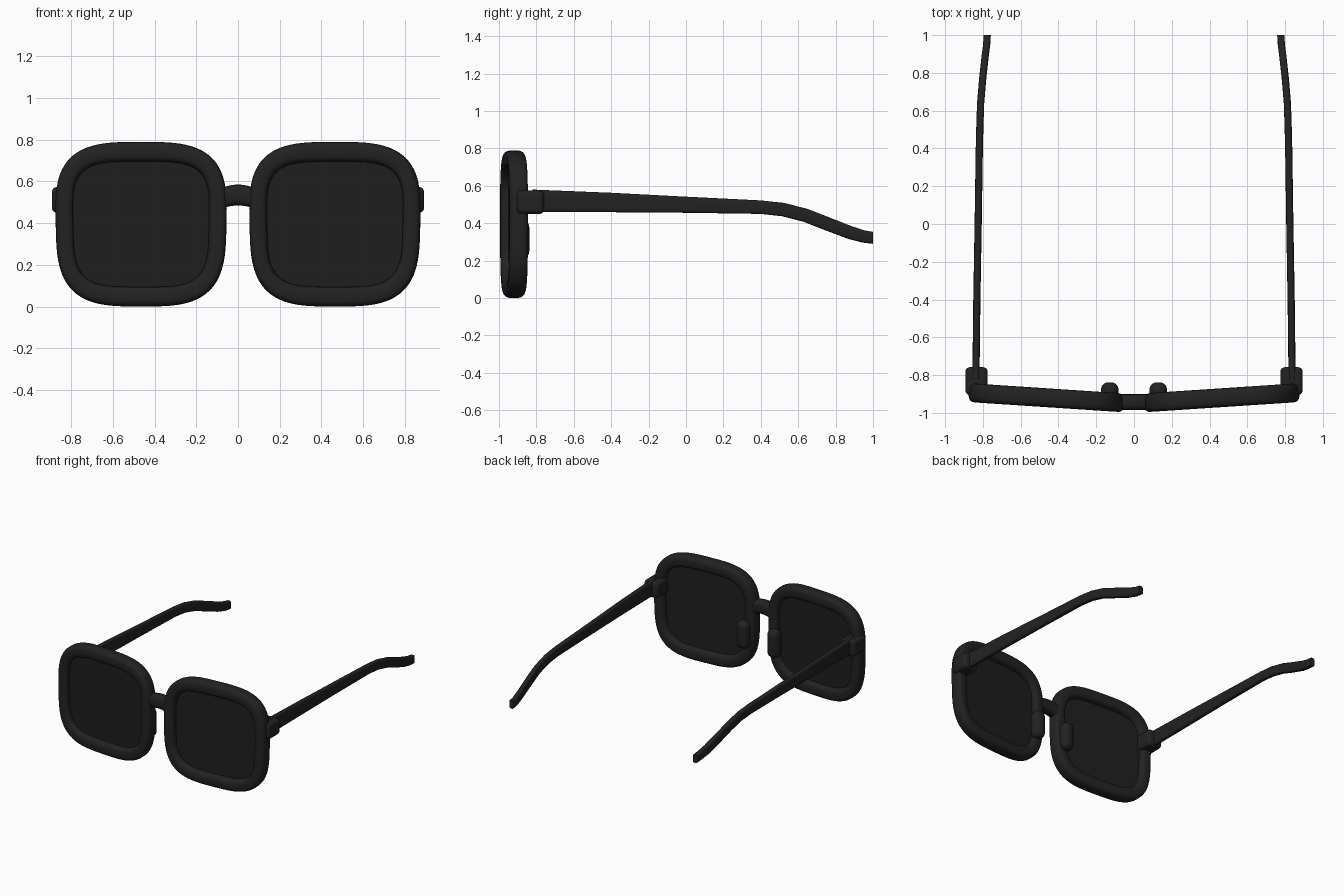
import bpy, bmesh, math
from mathutils import Vector

if "Cube" in bpy.data.objects:
    bpy.data.objects.remove(bpy.data.objects["Cube"], do_unlink=True)


def make_material(name, value):
    mat = bpy.data.materials.new(name)
    mat.use_nodes = True
    colour = (value, value, value, 1)
    mat.diffuse_color = colour
    mat.node_tree.nodes["Principled BSDF"].inputs["Base Color"].default_value = colour
    return mat


frame_black = make_material("frame black", 0.016)
lens_black = make_material("lens black", 0.0135)


def finish(bm, name, mat, mirrored=True, angle=40):
    """Turn a bmesh into a smooth object, mirrored to the other side."""
    bmesh.ops.recalc_face_normals(bm, faces=bm.faces)
    mesh = bpy.data.meshes.new(name)
    bm.to_mesh(mesh)
    bm.free()
    obj = bpy.data.objects.new(name, mesh)
    bpy.context.collection.objects.link(obj)
    mesh.materials.append(mat)
    bpy.ops.object.select_all(action="DESELECT")
    obj.select_set(True)
    bpy.context.view_layer.objects.active = obj
    bpy.ops.object.shade_smooth_by_angle(angle=math.radians(angle))
    if mirrored:
        obj.modifiers.new("other side", "MIRROR")
    return obj


def signed_power(v, p):
    return math.copysign(abs(v) ** p, v)


def superellipse(a, b, n, count):
    """Points of a rounded rectangle with half sizes a and b."""
    points = []
    for i in range(count):
        t = 2 * math.pi * i / count
        points.append((a * signed_power(math.cos(t), 2 / n),
                       b * signed_power(math.sin(t), 2 / n)))
    return points


def loft(rings, closed=False):
    """Skin a list of equal rings; close it into a loop or cap the ends."""
    bm = bmesh.new()
    rows = [[bm.verts.new(p) for p in ring] for ring in rings]
    size = len(rows[0])
    for k in range(len(rows) if closed else len(rows) - 1):
        a, b = rows[k], rows[(k + 1) % len(rows)]
        for i in range(size):
            j = (i + 1) % size
            bm.faces.new((a[i], a[j], b[j], b[i]))
    if not closed:
        bm.faces.new(rows[0])
        bm.faces.new(rows[-1])
    return bm


# The lens plane sweeps back towards the temples
def swept(x, depth, z):
    return Vector((x, -0.947 + 0.066 * (x - 0.05) + depth, z))


def oval(a, b, n, depth, taper=0.02):
    return [swept(0.465 + x * (1 + taper * z / b), depth, 0.395 + z)
            for x, z in superellipse(a, b, n, 96)]


# Rims: a rounded section carried between the outer and inner outlines
rings = []
for u, d in superellipse(0.5, 0.05, 3.2, 24):
    t = u + 0.5
    rings.append(oval(0.325 + 0.085 * t, 0.3 + 0.095 * t, 4 - 0.7 * t, d))
finish(loft(rings, closed=True), "rims", frame_black)

# Lenses: thin panes in the middle of the rims
finish(loft([oval(0.335, 0.31, 4, d) for d in (-0.008, 0.008)]), "lenses", lens_black)


def rounded_block(name, low, high, bevel):
    bm = bmesh.new()
    bmesh.ops.create_cube(bm, size=1)
    low, high = Vector(low), Vector(high)
    bmesh.ops.scale(bm, vec=high - low, verts=bm.verts)
    bmesh.ops.translate(bm, vec=(low + high) / 2, verts=bm.verts)
    bmesh.ops.bevel(bm, geom=bm.edges[:], offset=bevel, segments=5,
                    profile=0.5, affect="EDGES")
    return finish(bm, name, frame_black)


# Hinge blocks and nose pads
rounded_block("hinge_blocks", (0.775, -0.905, 0.45), (0.893, -0.758, 0.574), 0.025)
rounded_block("nose_pads", (0.082, -0.93, 0.21), (0.175, -0.838, 0.42), 0.04)

# Bridge: short arched bar
rings = []
for i in range(13):
    x = -0.09 + 0.015 * i
    lift = 0.535 - 2.5 * x * x
    rings.append([(x, -0.943 + y, lift + z)
                  for y, z in superellipse(0.042, 0.05, 3, 24)])
finish(loft(rings), "bridge", frame_black, mirrored=False)

# Temples: x, y, z centre and half height along each arm
stations = [(0.837, -0.82, 0.52, 0.06), (0.832, -0.4, 0.511, 0.052),
            (0.825, 0.0, 0.499, 0.043), (0.819, 0.4, 0.486, 0.036),
            (0.816, 0.52, 0.473, 0.036), (0.812, 0.64, 0.442, 0.036),
            (0.802, 0.76, 0.395, 0.036), (0.789, 0.88, 0.349, 0.035),
            (0.78, 0.95, 0.329, 0.033), (0.777, 1.0, 0.322, 0.032)]
rings = []
for k, (x, y, z, half) in enumerate(stations):
    before = Vector(stations[max(k - 1, 0)][:3])
    after = Vector(stations[min(k + 1, len(stations) - 1)][:3])
    along = (after - before).normalized()
    if k in (0, len(stations) - 1):
        along = Vector((0, 1, 0))
    side = along.cross(Vector((0, 0, 1))).normalized()
    up = side.cross(along)
    rings.append([Vector((x, y, z)) + side * a + up * b
                  for a, b in superellipse(0.019, half, 4, 24)])
finish(loft(rings), "temples", frame_black)
